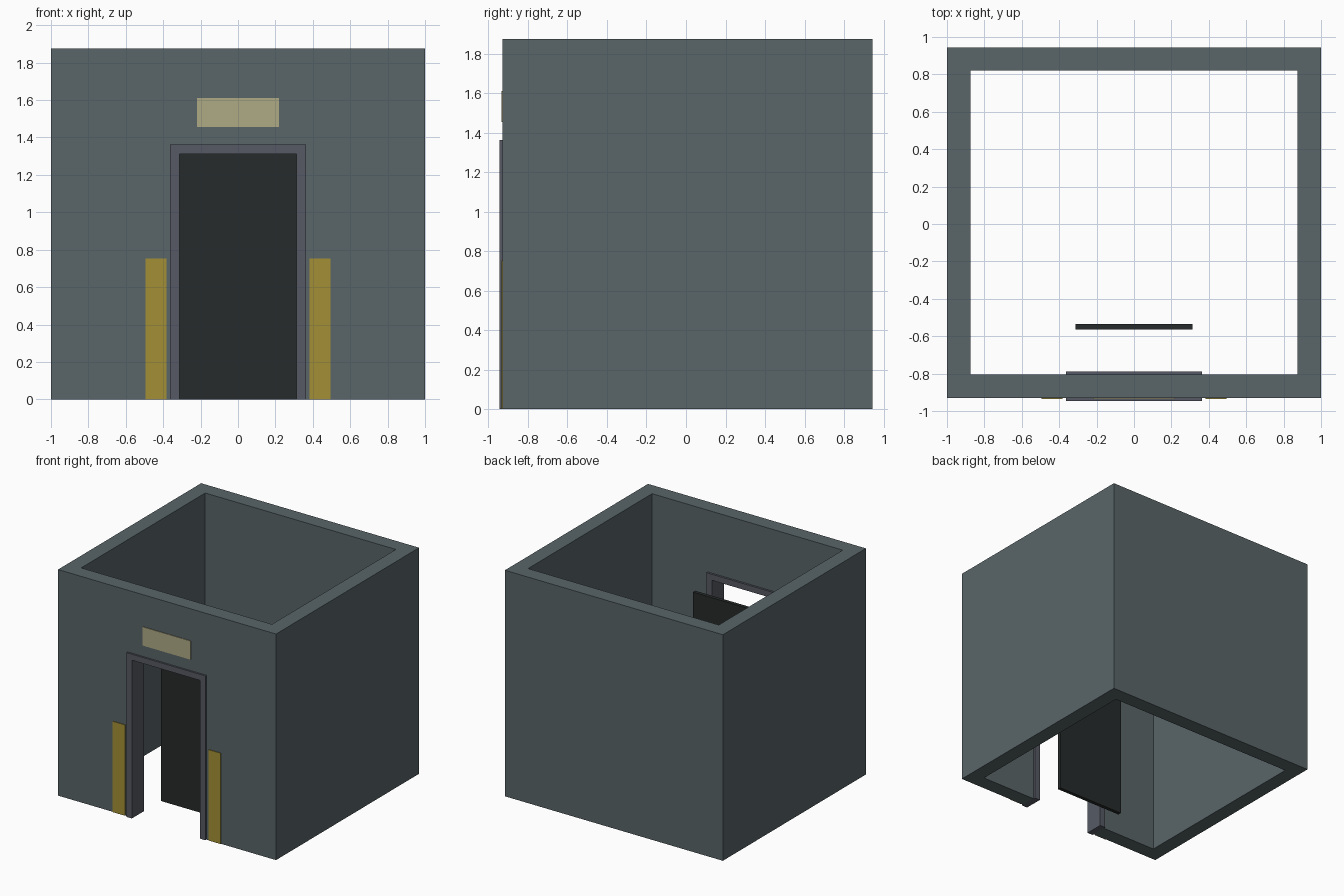
import bpy
import bmesh

if "Cube" in bpy.data.objects:
    bpy.data.objects.remove(bpy.data.objects["Cube"])


def material(name, rgb):
    m = bpy.data.materials.new(name)
    m.diffuse_color = (*rgb, 1)
    m.use_nodes = True
    m.node_tree.nodes["Principled BSDF"].inputs["Base Color"].default_value = m.diffuse_color
    return m


def make_object(name, bm, mat):
    bmesh.ops.recalc_face_normals(bm, faces=bm.faces)
    mesh = bpy.data.meshes.new(name)
    bm.to_mesh(mesh)
    bm.free()
    ob = bpy.data.objects.new(name, mesh)
    bpy.context.collection.objects.link(ob)
    if mat:
        mesh.materials.append(mat)
    return ob


def box(name, x, y, z, mat=None):
    bm = bmesh.new()
    bmesh.ops.create_cube(bm, size=1)
    for v in bm.verts:
        v.co = [(a + b) / 2 + c * (b - a) for c, (a, b) in zip(v.co, (x, y, z))]
    return make_object(name, bm, mat)


def extrude_profile(name, points, y0, y1, mat):
    bm = bmesh.new()
    face = bm.faces.new([bm.verts.new((x, y0, z)) for x, z in points])
    ext = bmesh.ops.extrude_face_region(bm, geom=[face])
    verts = [g for g in ext["geom"] if isinstance(g, bmesh.types.BMVert)]
    bmesh.ops.translate(bm, vec=(0, y1 - y0, 0), verts=verts)
    return make_object(name, bm, mat)


def cut(target, cutter):
    cutter.hide_render = True
    mod = target.modifiers.new("cut", "BOOLEAN")
    mod.operation = "DIFFERENCE"
    mod.solver = "EXACT"
    mod.object = cutter
    bpy.context.view_layer.objects.active = target
    bpy.ops.object.modifier_apply(modifier=mod.name)
    bpy.data.objects.remove(cutter)


wall_mat = material("wall_grey", (0.10, 0.13, 0.14))
frame_mat = material("frame_grey", (0.093, 0.102, 0.127))
door_mat = material("door_dark", (0.02, 0.024, 0.024))
yellow_mat = material("strip_yellow", (0.37, 0.28, 0.037))
sign_mat = material("sign_cream", (0.43, 0.40, 0.235))

H, T = 1.875, 0.125             # wall height and thickness
FRONT, BACK = -0.93, 0.945      # outer wall faces
OX, OZ = 0.3625, 1.3625         # outer size of door frame
IX, IZ = 0.3125, 1.3125         # clear door opening

# Walls: open at top and bottom, with a doorway in front
walls = box("walls", (-1, 1), (FRONT, BACK), (0, H), wall_mat)
cut(walls, box("room_cutter", (-1 + T, 1 - T), (FRONT + T, BACK - T), (-1, 3)))
cut(walls, box("doorway_cutter", (-OX, OX), (FRONT - 0.2, FRONT + T + 0.1), (-1, OZ)))

# Door frame, standing proud of the wall on both faces
extrude_profile("door_frame",
                [(-OX, 0), (-OX, OZ), (OX, OZ), (OX, 0),
                 (IX, 0), (IX, IZ), (-IX, IZ), (-IX, 0)],
                -0.945, FRONT + T + 0.0165, frame_mat)

# Dark panel standing behind the doorway
box("door_panel", (-IX, IX), (-0.565, -0.535), (0, IZ), door_mat)

# Yellow strips beside the door
for side, s in (("left", -1), ("right", 1)):
    box("strip_" + side, sorted((s * 0.382, s * 0.495)), (-0.935, FRONT),
        (0, 0.753), yellow_mat)

# Blank plate above the door
box("sign_plate", (-0.22, 0.22), (-0.935, FRONT), (1.455, 1.61), sign_mat)
